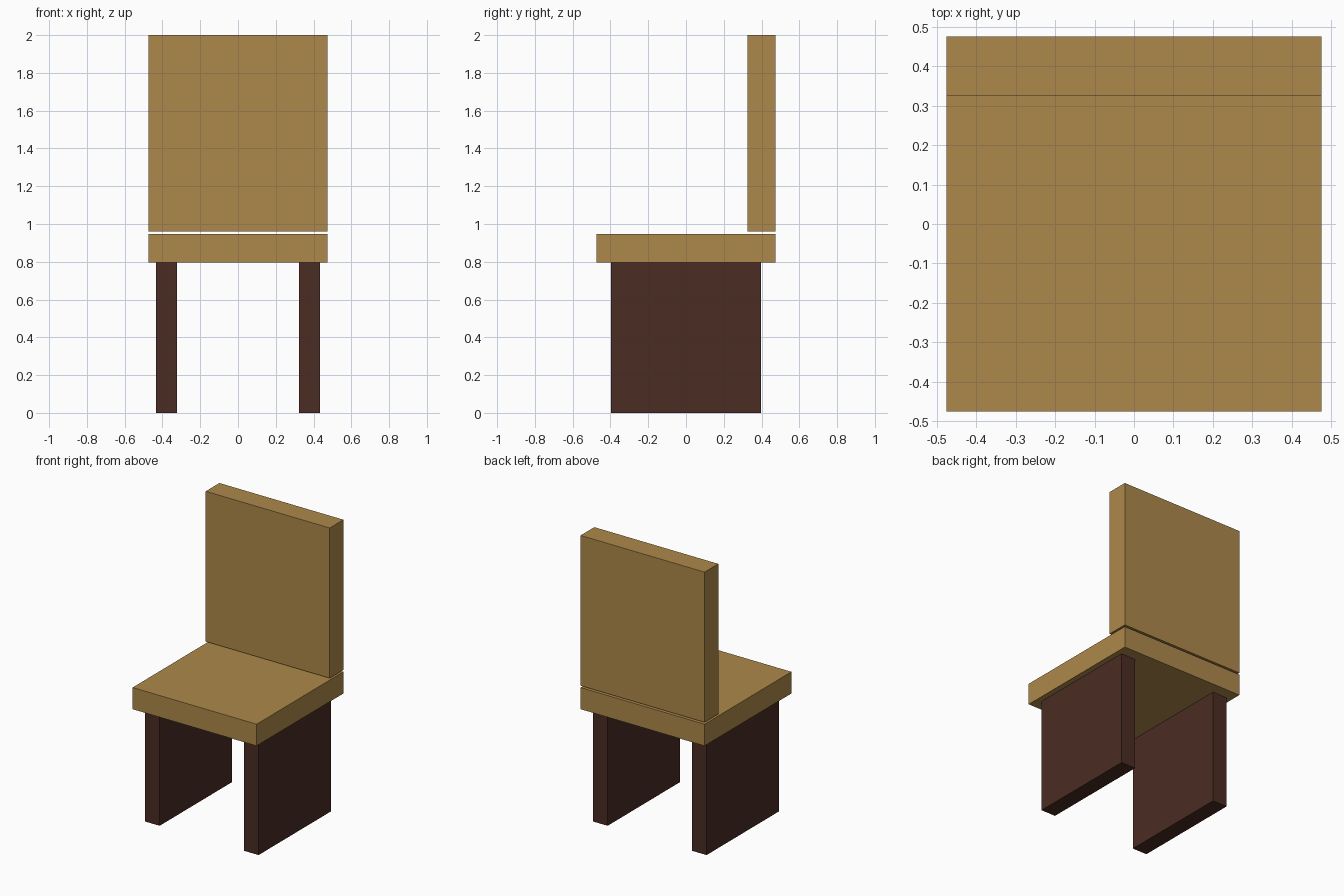
import bpy

if "Cube" in bpy.data.objects:
    bpy.data.objects.remove(bpy.data.objects["Cube"])


def material(name, color):
    mat = bpy.data.materials.new(name)
    mat.diffuse_color = (*color, 1.0)
    mat.use_nodes = True
    mat.node_tree.nodes["Principled BSDF"].inputs["Base Color"].default_value = mat.diffuse_color
    return mat


def box(name, low, high, mat):
    """Box spanning two opposite corners."""
    size = [b - a for a, b in zip(low, high)]
    center = [(a + b) / 2 for a, b in zip(low, high)]
    bpy.ops.mesh.primitive_cube_add(size=1, location=center)
    obj = bpy.context.object
    obj.name = name
    obj.scale = size
    bpy.ops.object.transform_apply(location=False, rotation=False, scale=True)
    obj.data.materials.append(mat)
    return obj


light_wood = material("light_wood", (0.423, 0.250, 0.069))
dark_wood = material("dark_wood", (0.069, 0.025, 0.017))

# Seat slab
box("seat", (-0.475, -0.475, 0.797), (0.475, 0.475, 0.947), light_wood)

# Backrest, floating just above the seat
box("backrest", (-0.475, 0.325, 0.96), (0.475, 0.475, 2.0), light_wood)

# Panel legs, one on each side
for side, x in (("left", -0.379), ("right", 0.379)):
    box(side + "_leg", (x - 0.056, -0.396, 0.0), (x + 0.056, 0.396, 0.797), dark_wood)
